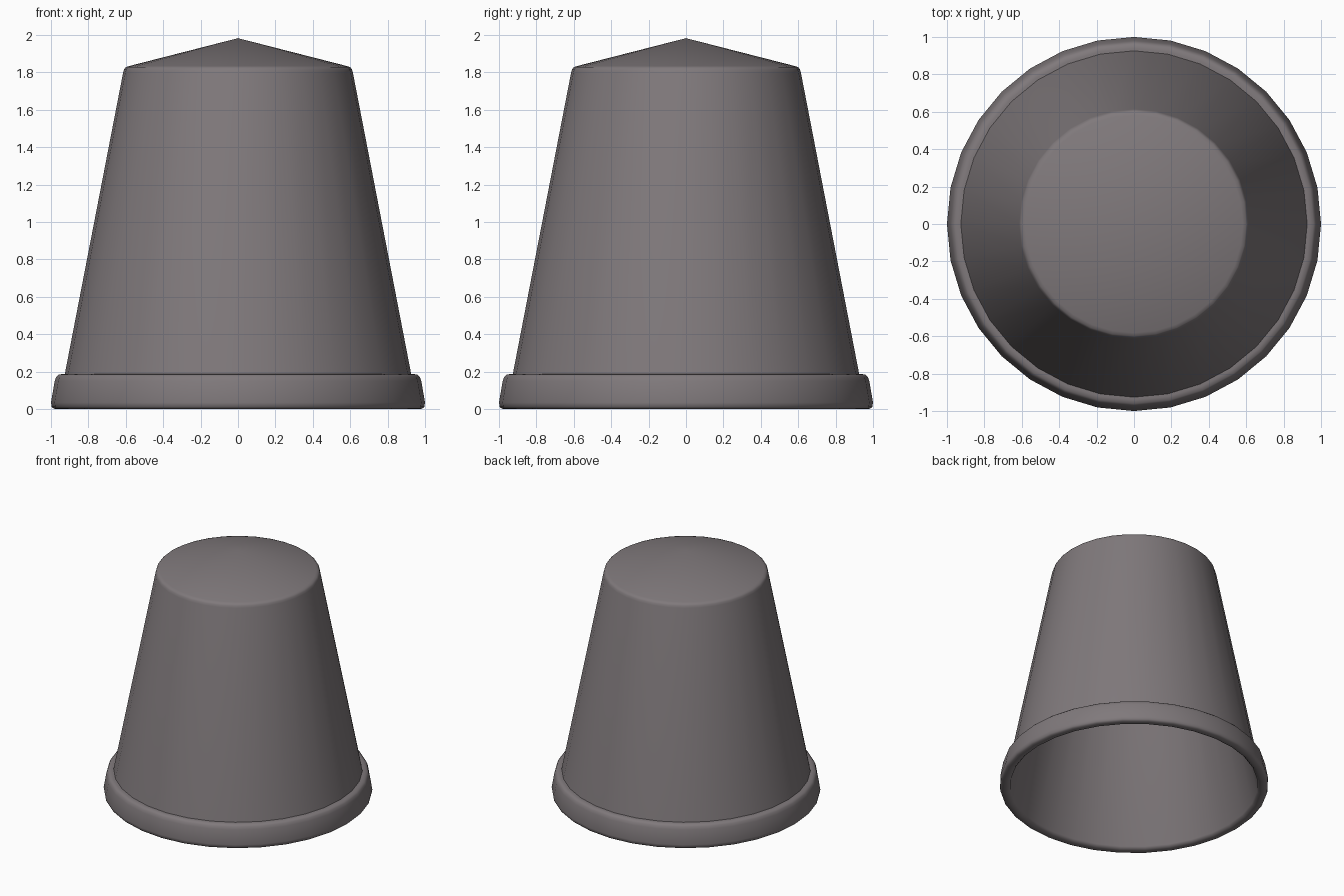
import bpy, bmesh, math

if "Cube" in bpy.data.objects:
    bpy.data.objects.remove(bpy.data.objects["Cube"])

SIDES = 32

# Closed wall section (radius, height): inside tip, inner wall, rim, outer wall, outer tip
profile = [
    (0, 1.94), (0.56, 1.795), (0.575, 1.775), (0.92, 0.02),
    (0.935, 0.005), (0.955, 0), (0.985, 0.002), (0.996, 0.012), (1.0, 0.035),
    (0.98, 0.15), (0.972, 0.172), (0.96, 0.184), (0.94, 0.187), (0.926, 0.187),
    (0.614, 1.80), (0.609, 1.817), (0.60, 1.828), (0.582, 1.834), (0, 1.983),
]


def lathe(name, points, sides):
    bm = bmesh.new()
    verts = [bm.verts.new((r, 0, z)) for r, z in points]
    edges = [bm.edges.new(pair) for pair in zip(verts, verts[1:])]
    bmesh.ops.spin(bm, geom=verts + edges, cent=(0, 0, 0), axis=(0, 0, 1),
                   angle=math.tau, steps=sides, use_duplicate=False)
    bmesh.ops.remove_doubles(bm, verts=bm.verts, dist=0.0005)
    bmesh.ops.recalc_face_normals(bm, faces=bm.faces)
    mesh = bpy.data.meshes.new(name)
    bm.to_mesh(mesh)
    bm.free()
    obj = bpy.data.objects.new(name, mesh)
    bpy.context.collection.objects.link(obj)
    return obj


# Hollow tapered cup, open below, with a rolled rim and shallow conical top
cup = lathe("tapered_cup", profile, SIDES)
bpy.context.view_layer.objects.active = cup
cup.select_set(True)
bpy.ops.object.shade_smooth_by_angle(angle=math.radians(40))

# Dark warm grey finish
finish = bpy.data.materials.new("dark_grey")
finish.diffuse_color = (0.215, 0.192, 0.200, 1)
finish.use_nodes = True
finish.node_tree.nodes["Principled BSDF"].inputs["Base Color"].default_value = finish.diffuse_color
cup.data.materials.append(finish)
